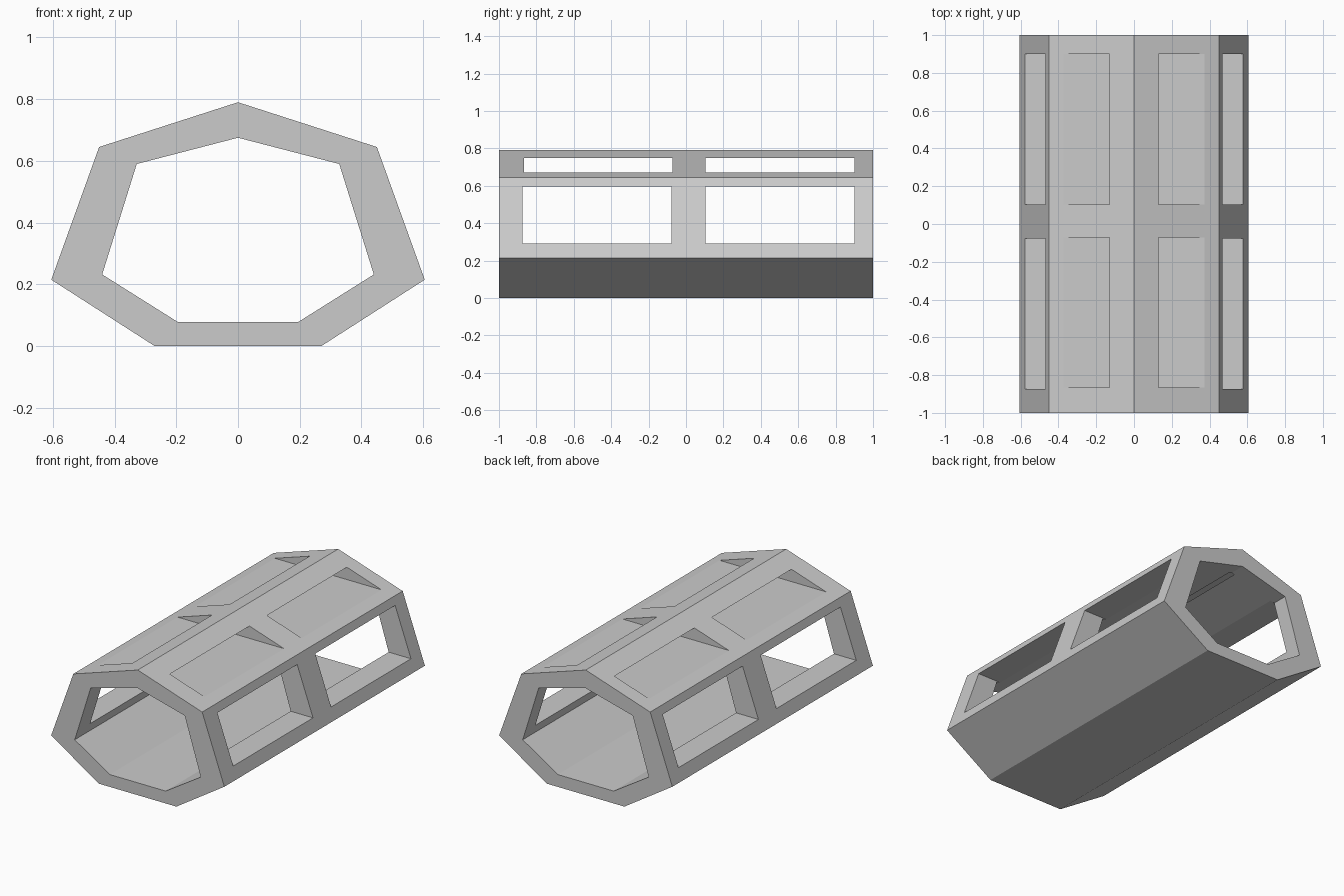
import bpy, bmesh

if "Cube" in bpy.data.objects:
    bpy.data.objects.remove(bpy.data.objects["Cube"])

# Half profiles (x, z) of the seven-sided tube, ridge first
OUTER = [(0, .79), (.45, .645), (.605, .215), (.27, 0)]
INNER = [(0, .675), (.328, .59), (.44, .232), (.195, .078)]


def mirrored(half):
    return half + [(-x, z) for x, z in reversed(half[1:])]


def add_object(name, bm):
    bmesh.ops.recalc_face_normals(bm, faces=bm.faces)
    mesh = bpy.data.meshes.new(name)
    bm.to_mesh(mesh)
    bm.free()
    obj = bpy.data.objects.new(name, mesh)
    bpy.context.collection.objects.link(obj)
    return obj


# Hollow corridor shell, open at both ends
bm = bmesh.new()
rings = [[bm.verts.new((x, y, z)) for x, z in mirrored(half)]
         for half, y in ((OUTER, -1), (OUTER, 1), (INNER, 1), (INNER, -1))]
for a, b in zip(rings, rings[1:] + rings[:1]):
    for i in range(7):
        j = (i + 1) % 7
        bm.faces.new((a[i], a[j], b[j], b[i]))
shell = add_object("corridor_shell", bm)

# Window openings cut straight through from side to side: y0, y1, z0, z1
WINDOWS = [(-.873, -.077, .29, .597), (.103, .9, .29, .597),
           (-.866, -.072, .67, .748), (.103, .9, .67, .748)]
for y0, y1, z0, z1 in WINDOWS:
    bm = bmesh.new()
    bmesh.ops.create_cube(bm, size=1)
    for v in bm.verts:
        v.co = (v.co.x * 2, y0 if v.co.y < 0 else y1, z0 if v.co.z < 0 else z1)
    cutter = add_object("window_cutter", bm)
    cutter.hide_render = True
    mod = shell.modifiers.new("window", 'BOOLEAN')
    mod.operation = 'DIFFERENCE'
    mod.solver = 'EXACT'
    mod.object = cutter
    bpy.context.view_layer.objects.active = shell
    bpy.ops.object.modifier_apply(modifier=mod.name)
    bpy.data.objects.remove(cutter)
